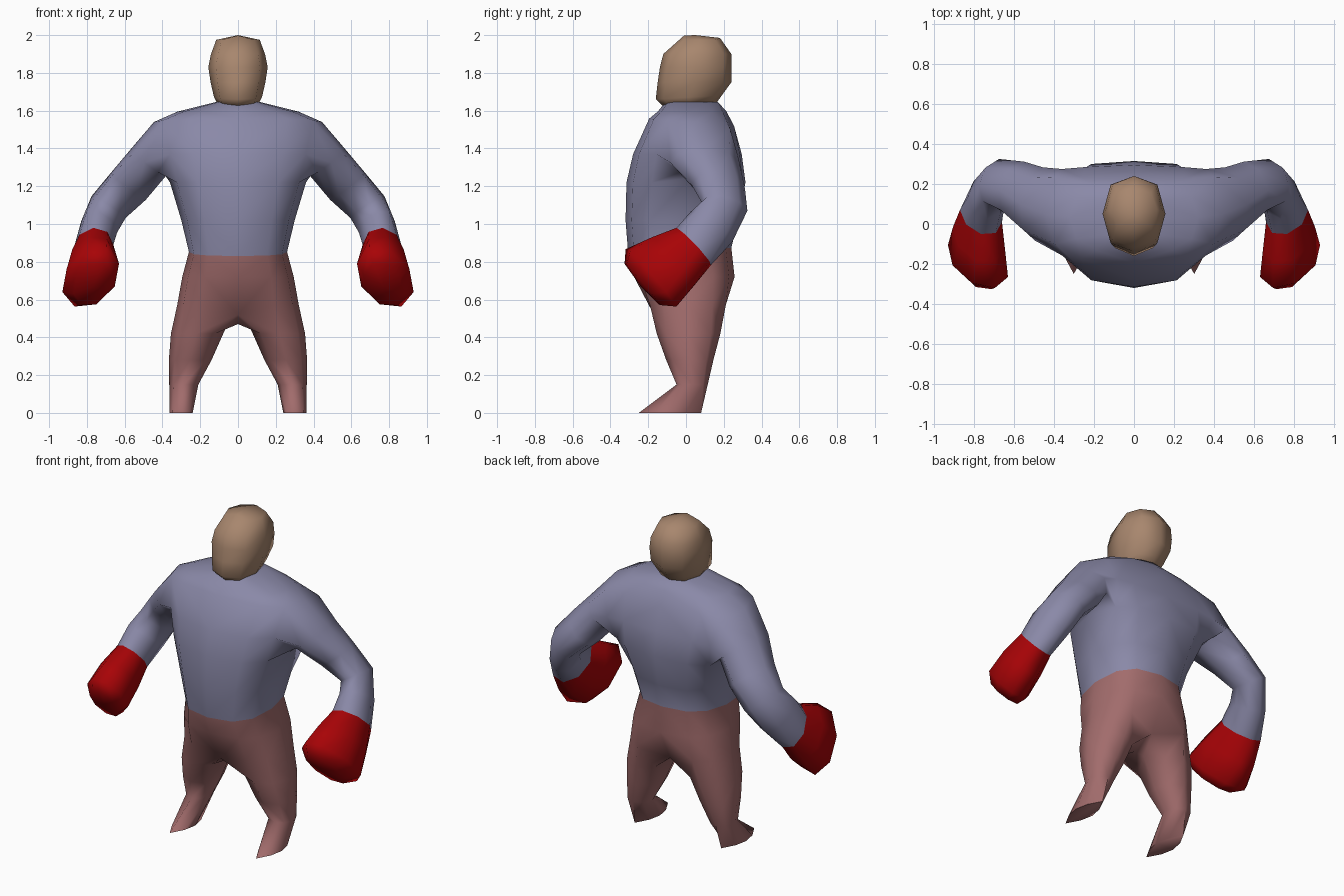
import bpy, bmesh, math
from mathutils import Vector as V

if "Cube" in bpy.data.objects:
    bpy.data.objects.remove(bpy.data.objects["Cube"])


def material(name, rgb):
    m = bpy.data.materials.new(name)
    m.diffuse_color = (*rgb, 1)
    m.use_nodes = True
    m.node_tree.nodes["Principled BSDF"].inputs["Base Color"].default_value = m.diffuse_color
    return m


skin = material("skin_tan", (0.39, 0.24, 0.155))
shirt = material("shirt_lavender", (0.255, 0.25, 0.39))
trousers = material("trousers_rose", (0.36, 0.15, 0.15))
red = material("glove_red", (0.39, 0.001, 0.002))


def spow(v, p):
    return math.copysign(abs(v) ** p, v)


def bridge(bm, a, b, mat=0):
    """Quads between two matching loops of vertices."""
    n = len(a)
    for i in range(n):
        j = (i + 1) % n
        bm.faces.new((a[i], a[j], b[j], b[i])).material_index = mat


def flat_ring(bm, z, cx, rx, yf, yb, angles, px=1.0, py=1.0, tilt=0.0):
    cy, ry = (yf + yb) / 2, (yb - yf) / 2
    out = []
    for d in angles:
        a = math.radians(d)
        c, s = math.cos(a), math.sin(a)
        c = 0 if abs(c) < 1e-6 else c
        y = cy + ry * spow(s, py)
        out.append(bm.verts.new((cx + rx * spow(c, px), y, z + tilt * y)))
    return out


def tube_ring(bm, c, u, v):
    return [bm.verts.new(V(c) + V(u) * math.cos(k * math.pi / 4) + V(v) * math.sin(k * math.pi / 4))
            for k in range(8)]


def finish(bm, name, mats, angle, mirror=True):
    bmesh.ops.recalc_face_normals(bm, faces=bm.faces[:])
    me = bpy.data.meshes.new(name)
    bm.to_mesh(me)
    bm.free()
    for m in mats:
        me.materials.append(m)
    ob = bpy.data.objects.new(name, me)
    bpy.context.collection.objects.link(ob)
    bpy.ops.object.select_all(action='DESELECT')
    ob.select_set(True)
    bpy.context.view_layer.objects.active = ob
    bpy.ops.object.shade_smooth_by_angle(angle=math.radians(angle))
    if mirror:
        ob.modifiers.new("mirror", 'MIRROR').use_clip = True
    return ob


# ---- body: right half of torso, arm and leg as one skin, mirrored ----
bm = bmesh.new()
half = [-90 + 30 * k for k in range(7)]
torso = [  # z, half width, front y, back y, tilt
    (0.57, 0.322, -0.215, 0.235, 0),
    (0.72, 0.295, -0.275, 0.257, 0),
    (0.855, 0.26, -0.305, 0.24, 0.08),
    (1.02, 0.30, -0.32, 0.275, 0),
    (1.22, 0.36, -0.315, 0.315, 0),
    (1.37, 0.40, -0.28, 0.295, 0),
    (1.54, 0.44, -0.195, 0.255, -0.09),
    (1.595, 0.32, -0.15, 0.215, 0),
    (1.645, 0.12, -0.11, 0.17, 0)]
rings = [flat_ring(bm, z, 0, w, f, b, half, 0.75, 0.8, t) for z, w, f, b, t in torso]
for i in range(len(rings) - 1):
    for k in range(6):
        if i in (4, 5) and k in (2, 3):
            continue  # arm hole
        lo, hi = rings[i], rings[i + 1]
        bm.faces.new((lo[k], lo[k + 1], hi[k + 1], hi[k])).material_index = 1 if i < 2 else 0
bm.faces.new(rings[-1])
lo, mid, hi = rings[4:7]
bm.verts.remove(mid[3])
# full shoulder blades running straight into the arms
lo[4].co = (0.325, 0.225, 1.21)
mid[4].co = (0.36, 0.275, 1.36)
hi[4].co = (0.40, 0.235, 1.50)
mid[5].co.y = 0.285
lo[5].co.y = 0.30
hi[3].co = (0.445, 0.05, 1.54)

# sleeve, from the arm hole round the elbow to the cuff
CUFF = ((0.765, 0.04, 0.88), (0, 0.09, -0.10), (0.105, 0.03, -0.01))
loop = [mid[4], hi[4], hi[3], hi[2], mid[2], lo[2], lo[3], lo[4]]
for c, u, v in [
        ((0.475, 0.10, 1.325), (-0.02, 0.183, 0), (0.092, 0, 0.072)),
        ((0.58, 0.17, 1.20), (-0.03, 0.142, -0.01), (0.092, 0, 0.072)),
        ((0.685, 0.205, 1.09), (-0.01, 0.12, -0.02), (0.09, -0.01, 0.058)),
        ((0.735, 0.135, 0.985), (0, 0.11, -0.08), (0.095, 0, 0.03)),
        CUFF]:
    ring = tube_ring(bm, c, u, v)
    bridge(bm, loop, ring)
    loop = ring

# trouser leg down to a pointed foot
rings[0][0].co.z = rings[0][6].co.z = 0.52
rings[0][0].co.y, rings[0][6].co.y = -0.17, 0.16
crotch = bm.verts.new((0, 0.01, 0.47))
loop = rings[0] + [crotch]
around = [-135 + 45 * j for j in range(8)]
for z, xi, xo, f, b, py in [
        (0.42, 0.085, 0.355, -0.155, 0.182, 1),
        (0.28, 0.14, 0.366, -0.105, 0.145, 1),
        (0.15, 0.21, 0.364, -0.05, 0.115, 1),
        (0.0, 0.24, 0.362, -0.25, 0.08, 2)]:
    ring = flat_ring(bm, z, (xi + xo) / 2, (xo - xi) / 2, f, b, around, 0.9, py)
    if z == 0.42:
        ring[7].co.x, ring[7].co.z = 0.06, 0.46
    bridge(bm, loop, ring, mat=1)
    loop = ring
bm.faces.new(loop).material_index = 1
finish(bm, "body", [shirt, trousers], 75)

# ---- gloves ----
bm = bmesh.new()
loop = tube_ring(bm, *CUFF)
bm.faces.new(loop)
for c, u, v in [
        ((0.775, -0.07, 0.80), (-0.015, 0.11, -0.13), (0.13, 0.055, -0.04)),
        ((0.78, -0.185, 0.715), (-0.03, 0.11, -0.14), (0.15, 0.08, -0.075)),
        ((0.77, -0.23, 0.68), (-0.02, 0.085, -0.105), (0.10, 0.05, -0.05))]:
    ring = tube_ring(bm, c, u, v)
    bridge(bm, loop, ring)
    loop = ring
tip = bm.verts.new((0.768, -0.24, 0.67))
for i in range(8):
    bm.faces.new((loop[i], loop[(i + 1) % 8], tip))
finish(bm, "gloves", [red], 60)

# ---- head ----
bm = bmesh.new()
around = [-90 + 45 * j for j in range(8)]
loop = None
for z, w, f, b, t in [
        (1.63, 0.105, -0.12, 0.16, 0.06),
        (1.67, 0.127, -0.16, 0.19, 0.06),
        (1.75, 0.145, -0.15, 0.24, 0),
        (1.83, 0.157, -0.138, 0.24, 0),
        (1.90, 0.143, -0.12, 0.24, 0),
        (1.975, 0.115, -0.035, 0.18, 0)]:
    ring = flat_ring(bm, z, 0, w, f, b, around, 0.85, 0.75, t)
    if loop:
        bridge(bm, loop, ring)
    else:
        chin = bm.verts.new((0, 0.0, 1.62))
        for i in range(8):
            bm.faces.new((ring[i], ring[(i + 1) % 8], chin))
    loop = ring
crown = bm.verts.new((0, 0.05, 2.0))
loop[0].co = (0, -0.01, 1.998)
loop[4].co.z = 1.985
for i in range(8):
    bm.faces.new((loop[i], loop[(i + 1) % 8], crown))
finish(bm, "head", [skin], 75, mirror=False)
